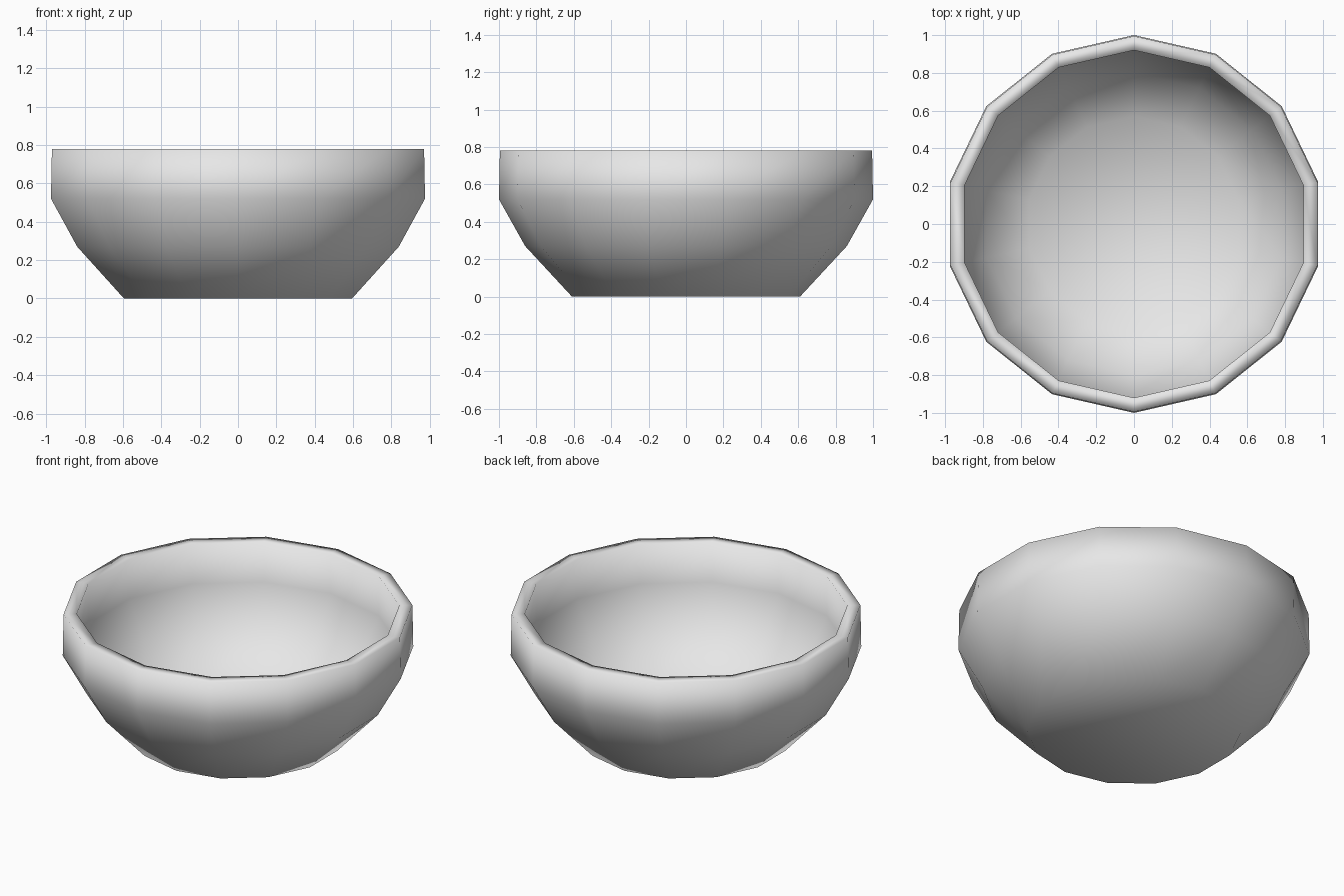
import bpy, bmesh, math

cube = bpy.data.objects.get("Cube")
if cube:
    bpy.data.objects.remove(cube, do_unlink=True)

SIDES = 14


def flat_material(name, color):
    mat = bpy.data.materials.new(name)
    mat.use_nodes = True
    mat.diffuse_color = color
    mat.node_tree.nodes["Principled BSDF"].inputs["Base Color"].default_value = color
    return mat


def lathe(name, profile, mat):
    """Spin a radius/height profile around z and cap both ends."""
    bm = bmesh.new()
    rings = []
    for radius, z in profile:
        ring = []
        for i in range(SIDES):
            a = math.pi / 2 + math.tau * i / SIDES
            ring.append(bm.verts.new((radius * math.cos(a), radius * math.sin(a), z)))
        rings.append(ring)
    for low, high in zip(rings, rings[1:]):
        for i in range(SIDES):
            j = (i + 1) % SIDES
            bm.faces.new((low[i], low[j], high[j], high[i]))
    bm.faces.new(rings[0][::-1])
    bm.faces.new(rings[-1])
    for face in bm.faces:
        face.smooth = True
    mesh = bpy.data.meshes.new(name)
    bm.to_mesh(mesh)
    bm.free()
    mesh.materials.append(mat)
    obj = bpy.data.objects.new(name, mesh)
    bpy.context.collection.objects.link(obj)
    return obj


# Bowl: outer wall from the base up, over the rim, then down the inside
grey = flat_material("light grey", (0.8, 0.8, 0.8, 1))
outer = [(0.61, 0), (0.86, 0.27), (1.0, 0.52), (0.995, 0.78)]
inner = [(0.92, 0.78), (0.92, 0.53), (0.80, 0.31), (0.57, 0.08)]
lathe("bowl", outer + inner, grey)
